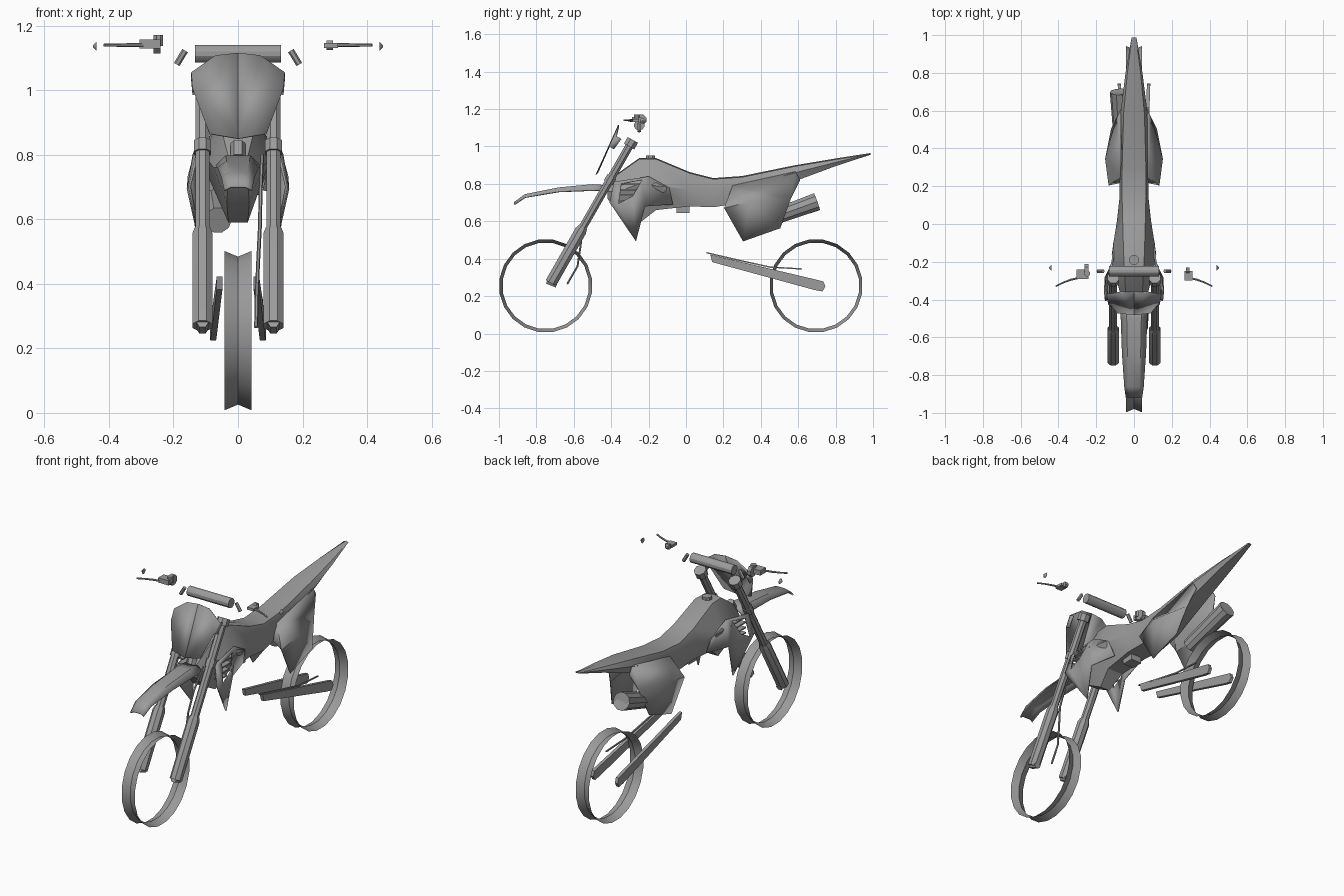
import bpy, bmesh, math
from mathutils import Vector

cube = bpy.data.objects.get("Cube")
if cube:
    bpy.data.objects.remove(cube, do_unlink=True)

grey = bpy.data.materials.new("mid grey")
grey.use_nodes = True
COLOUR = (0.33, 0.33, 0.33, 1)
grey.diffuse_color = COLOUR
grey.node_tree.nodes["Principled BSDF"].inputs["Base Color"].default_value = COLOUR


def build(name, verts, faces, mirror=False, thick=0, closed=True):
    """Mesh object, optionally thickened and mirrored across x."""
    me = bpy.data.meshes.new(name)
    bm = bmesh.new()
    vs = [bm.verts.new(v) for v in verts]
    for f in faces:
        bm.faces.new([vs[i] for i in f])
    if closed:
        bmesh.ops.recalc_face_normals(bm, faces=bm.faces)
    bm.to_mesh(me)
    bm.free()
    me.materials.append(grey)
    ob = bpy.data.objects.new(name, me)
    bpy.context.collection.objects.link(ob)
    if thick:
        m = ob.modifiers.new("thickness", 'SOLIDIFY')
        m.thickness, m.offset = thick, 0
    if mirror:
        m = ob.modifiers.new("mirror", 'MIRROR')
        m.use_mirror_merge = False
    return ob


def loft(name, rings, caps=True, **kw):
    n = len(rings[0])
    verts = [p for r in rings for p in r]
    faces = [(i * n + j, i * n + (j + 1) % n, (i + 1) * n + (j + 1) % n, (i + 1) * n + j)
             for i in range(len(rings) - 1) for j in range(n)]
    if caps:
        faces += [tuple(range(n)), tuple(range(len(verts) - n, len(verts)))]
    return build(name, verts, faces, **kw)


def tube(name, path, radii, n=8, **kw):
    """Round tube through the path points; one radius or one per point."""
    path = [Vector(p) for p in path]
    if not isinstance(radii, (list, tuple)):
        radii = [radii] * len(path)
    rings = []
    for i, p in enumerate(path):
        d = (path[min(i + 1, len(path) - 1)] - path[max(i - 1, 0)]).normalized()
        ref = Vector((1, 0, 0)) if abs(d.x) < 0.8 else Vector((0, 0, 1))
        u = d.cross(ref).normalized()
        v = d.cross(u)
        rings.append([p + radii[i] * (u * math.cos(t) + v * math.sin(t))
                      for t in [2 * math.pi * (k + .5) / n for k in range(n)]])
    return loft(name, rings, **kw)


def box(name, lo, hi, **kw):
    rings = [[(x, lo[1], lo[2]), (x, hi[1], lo[2]), (x, hi[1], hi[2]), (x, lo[1], hi[2])]
             for x in (lo[0], hi[0])]
    return loft(name, rings, **kw)


# Wheel rims: thin bands with a V groove
def rim(name, cy, cz=0.255, n=20):
    verts, faces = [], []
    for k in range(n):
        t = 2 * math.pi * (k + .5) / n
        for x, r in ((-.042, .25), (0, .232), (.042, .25)):
            verts.append((x, cy + r * math.cos(t), cz + r * math.sin(t)))
    for k in range(n):
        a, b = 3 * k, 3 * ((k + 1) % n)
        faces += [(a, a + 1, b + 1, b), (a + 1, a + 2, b + 2, b + 1)]
    build(name, verts, faces)


rim("front_rim", -0.75)
rim("rear_rim", 0.695)


# Fork legs along the sloped steering line
def fork(z, x=.11):
    return (x, -.31 + (z - .99) * .573, z)


tube("fork_upper_tubes", [fork(.55), fork(1.03)], .023, mirror=True)
tube("fork_lower_tubes", [fork(.27), fork(.55), fork(.57)], [.034, .034, .026], mirror=True)
tube("fork_top_clamps", [fork(1.0), fork(1.035)], .034, n=8, mirror=True)
tube("fork_lower_clamps", [fork(.805), fork(.84)], .029, n=8, mirror=True)
tube("axle_lugs", [(.11, -.742, .283), (.11, -.69, .262)], .02, n=6, mirror=True)
tube("steering_stem", [fork(.79, 0), fork(.835, 0)], .024, n=6)

# Number plate with folded back side edges
pl = [(0, -.36, 1.115), (.07, -.36, 1.107), (.143, -.372, 1.055), (.138, -.41, 1.0),
      (.088, -.47, .865), (0, -.48, .85), (.143, -.345, 1.04), (.138, -.385, .985)]
build("number_plate", pl, [(0, 1, 2, 3, 4, 5), (2, 6, 7, 3)], mirror=True, thick=.006)

# Handlebar pad, bar stubs, end caps and controls
tube("handlebar_pad", [(-.133, -.25, 1.113), (.133, -.25, 1.113)], .028, n=12)
tube("bar_stubs", [(.164, -.25, 1.123), (.19, -.25, 1.08)], .010, n=6, mirror=True)
tube("bar_end_caps", [(.438, -.232, 1.137), (.45, -.232, 1.137)], [.016, .003], n=8, mirror=True)
tube("hand_levers", [(.29, -.285, 1.14), (.335, -.295, 1.14), (.38, -.312, 1.14), (.415, -.33, 1.14)],
     [.006, .006, .005, .005], n=6, mirror=True)
box("clutch_perch", (.267, -.3, 1.131), (.31, -.25, 1.146))
tube("clutch_clamp", [(.275, -.245, 1.139), (.295, -.245, 1.139)], .016)
box("brake_cylinder", (-.305, -.29, 1.13), (-.24, -.24, 1.158))
tube("brake_reservoir", [(-.247, -.262, 1.138), (-.247, -.262, 1.172)], .016)
tube("brake_clamp", [(-.262, -.24, 1.142), (-.24, -.24, 1.142)], .03)

# Front fender: folded strip, each row as half width, y, ridge z, edge z
rows = [(.068, -.42, .79, .765), (.068, -.50, .795, .765), (.062, -.68, .778, .758),
        (.05, -.86, .742, .728), (.042, -.917, .70, .69)]
fv = [p for w, y, z, e in rows
      for p in ((-w, y, e), (-w * .55, y, z), (w * .55, y, z), (w, y, e))]
build("front_fender", fv, [(4 * i + j, 4 * i + j + 1, 4 * i + j + 5, 4 * i + j + 4)
                           for i in range(4) for j in range(3)], thick=.007)

# Tank, seat and tail: y, top z, top w, middle w, middle z, bottom w, bottom z
secs = [(-.42, .80, .03, .05, .76, .03, .72), (-.36, .86, .045, .075, .76, .035, .65),
        (-.25, .938, .05, .105, .80, .03, .59), (-.16, .938, .055, .118, .79, .05, .66),
        (.02, .863, .06, .09, .77, .06, .68), (.145, .831, .063, .076, .77, .065, .675),
        (.30, .842, .063, .075, .78, .06, .70), (.584, .90, .055, .072, .86, .045, .815),
        (.80, .936, .035, .045, .915, .03, .895), (.987, .965, .010, .013, .961, .010, .956)]
rings = []
for y, zt, wt, wm, zm, wb, zb in secs:
    half = [(wt, zt - .006), (wm, zm), (wb, zb)]
    rings.append([(0, y, zt)] + [(w, y, z) for w, z in half] +
                 [(-w, y, z) for w, z in reversed(half)])
loft("tank_seat_tail", rings)
tube("fuel_cap", [(0, -.19, .925), (0, -.19, .952)], .027, n=8)
box("under_tank_block", (-.035, -.05, .645), (.035, .02, .70))

# Radiator shrouds with an opening, and slats within it
sv = [(.115, -.20, .84), (.125, -.385, .81), (.15, -.408, .70), (.11, -.268, .493), (.118, -.22, .68),
      (.128, -.235, .822), (.137, -.345, .80), (.155, -.36, .695), (.152, -.285, .735),
      (.105, -.09, .78), (.08, -.07, .69)]
build("radiator_shrouds", sv, [(0, 1, 6, 5), (1, 2, 7, 6), (2, 3, 7), (3, 4, 8, 7), (4, 0, 5, 8),
                               (0, 4, 10, 9)], mirror=True, thick=.008)
for i in range(4):
    z, s = .705 + .03 * i, .02 * i
    box("shroud_slat_%d" % (i + 1), (.10, -.36, z), (.13, -.285 + s, z + .008), mirror=True)

# Rear side panels
pv = [(.07, .25, .79), (.068, .584, .865), (.066, .61, .82), (.09, .56, .72), (.118, .504, .563),
      (.118, .305, .493), (.132, .205, .67), (.15, .345, .705), (.072, .22, .70)]
build("side_panels", pv, [(0, 6, 7), (0, 7, 3, 1), (1, 3, 2), (7, 4, 3), (7, 5, 4), (6, 5, 7),
                          (0, 8, 6)], mirror=True, thick=.006)

# Exhaust muffler on the right side
tube("muffler", [(-.062, .40, .597), (-.078, .70, .705), (-.078, .692, .702)],
     [.042, .05, .04], n=10)

# Swing arm beams, spreading toward the rear
arm = [(.13, .422), (.14, .382), (.69, .232), (.73, .225), (.745, .25), (.735, .278), (.70, .287)]
loft("swing_arms", [[(x + .02 * (y - .13) / .6, y, z) for y, z in arm] for x in (.048, .066)],
     mirror=True)
tube("chain_guard", [(.058, .11, .432), (.066, .29, .39), (.072, .45, .355), (.074, .62, .345)],
     .005, n=4)

# Front brake hose
tube("brake_hose", [(.075, -.42, .80), (.07, -.50, .69), (.068, -.55, .58), (.062, -.565, .46),
                    (.058, -.58, .36), (.056, -.635, .265)], .006, n=6)

# Smooth shading with sharp edges kept
for ob in bpy.context.collection.objects:
    if ob.type == 'MESH' and ob.data.materials and ob.data.materials[0] == grey:
        bpy.ops.object.select_all(action='DESELECT')
        ob.select_set(True)
        bpy.context.view_layer.objects.active = ob
        bpy.ops.object.shade_smooth_by_angle(angle=math.radians(30))
